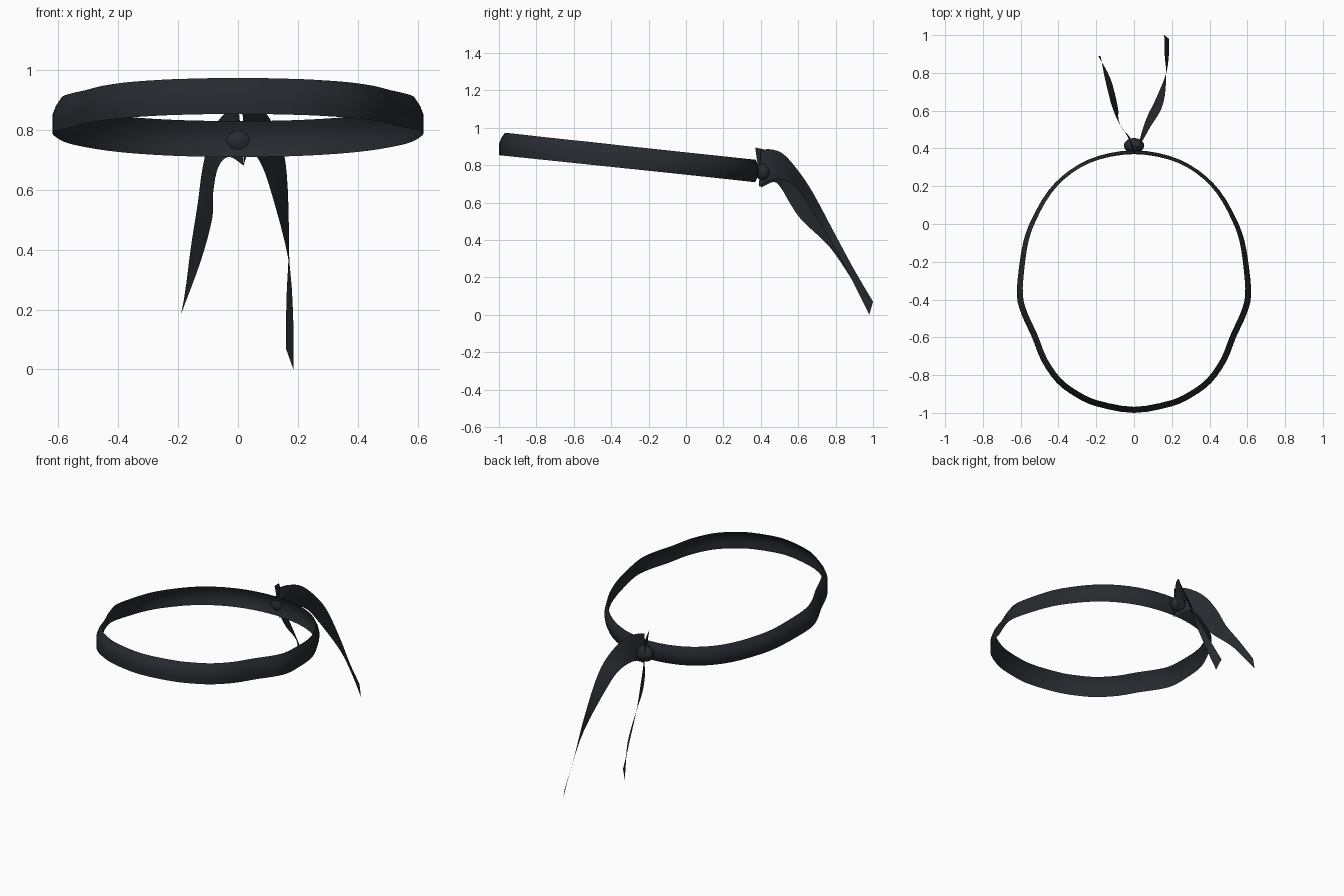
import bpy, math
from mathutils import Vector

if "Cube" in bpy.data.objects:
    bpy.data.objects.remove(bpy.data.objects["Cube"])

cloth = bpy.data.materials.new("dark_cloth")
cloth.diffuse_color = (0.02, 0.023, 0.029, 1)
cloth.use_nodes = True
cloth.node_tree.nodes["Principled BSDF"].inputs["Base Color"].default_value = cloth.diffuse_color


def smooth_path(pts, steps, closed=False):
    """Catmull-Rom interpolation through the points."""
    p = [Vector(q) for q in pts]
    if closed:
        p = [p[-1]] + p + [p[0], p[1]]
    else:
        p = [2 * p[0] - p[1]] + p + [2 * p[-1] - p[-2]]
    out = []
    for i in range(1, len(p) - 2):
        a, b, c, d = p[i - 1:i + 3]
        for s in range(steps):
            t = s / steps
            out.append(0.5 * (2 * b + (c - a) * t + (2 * a - 5 * b + 4 * c - d) * t ** 2
                              + (3 * b - a - 3 * c + d) * t ** 3))
    if not closed:
        out.append(p[-2])
    return out


def finish(ob):
    ob.data.materials.append(cloth)
    for f in ob.data.polygons:
        f.use_smooth = True


def strip(name, rows, closed=False):
    """Cloth sheet lofted from rows of points."""
    w, n = len(rows[0]), len(rows)
    faces = []
    for i in range(n if closed else n - 1):
        j = (i + 1) % n
        for k in range(w - 1):
            faces.append((i * w + k, j * w + k, j * w + k + 1, i * w + k + 1))
    me = bpy.data.meshes.new(name)
    me.from_pydata([v for r in rows for v in r], [], faces)
    ob = bpy.data.objects.new(name, me)
    bpy.context.collection.objects.link(ob)
    finish(ob)


# head band: half outline seen from above, mirrored, tilted down to the back
half = [(0, -1.0), (0.2, -0.965), (0.31, -0.915), (0.41, -0.84), (0.49, -0.725), (0.54, -0.6),
        (0.595, -0.48), (0.62, -0.38), (0.61, -0.24), (0.585, -0.09), (0.54, 0.03),
        (0.455, 0.175), (0.34, 0.285), (0.19, 0.36), (0, 0.39)]
outline = half + [(-x, y) for x, y in half[-2:0:-1]]
ring = smooth_path([(x, y, 0) for x, y in outline], 3, True)
rows = []
for i, p in enumerate(ring):
    t = ring[(i + 1) % len(ring)] - ring[i - 1]
    out = Vector((t.y, -t.x, 0)).normalized()
    back = max(0, (p.y + 0.4) / 0.79)
    row = []
    for k in range(5):
        v = k / 2 - 1
        off = -(0.017 * v * v + 0.015 * v * (1 - back)) if v > 0 else -0.02 * back * v * v
        q = p + out * off
        q.z = 0.77 - 0.104 * (p.y - 0.38) + 0.06 * v
        row.append(q)
    rows.append(row)
strip("head_band", rows, True)

# knot at the back
bpy.ops.mesh.primitive_uv_sphere_add(segments=24, ring_count=14, location=(0, 0.415, 0.763))
knot = bpy.context.object
knot.name = "knot"
knot.scale = (0.054, 0.04, 0.049)
finish(knot)

# hanging tails: upper edge and lower edge of each ribbon
tails = {
    "right_tail": (
        [(0.015, 0.40, 0.88), (0.05, 0.45, 0.885), (0.09, 0.52, 0.86), (0.14, 0.60, 0.77),
         (0.163, 0.68, 0.65), (0.17, 0.80, 0.425), (0.162, 0.90, 0.24), (0.16, 1.0, 0.07)],
        [(0.02, 0.39, 0.685), (0.03, 0.44, 0.715), (0.045, 0.50, 0.725), (0.075, 0.58, 0.69),
         (0.11, 0.65, 0.595), (0.168, 0.79, 0.37), (0.184, 0.89, 0.18), (0.185, 0.98, 0.0)]),
    "left_tail": (
        [(0.0, 0.37, 0.895), (-0.03, 0.455, 0.87), (-0.085, 0.545, 0.80), (-0.117, 0.625, 0.68),
         (-0.135, 0.69, 0.55), (-0.157, 0.785, 0.41), (-0.177, 0.89, 0.25)],
        [(0.02, 0.40, 0.68), (-0.03, 0.47, 0.71), (-0.066, 0.51, 0.675), (-0.083, 0.56, 0.59),
         (-0.086, 0.62, 0.505), (-0.125, 0.77, 0.36), (-0.19, 0.89, 0.185)]),
}
for name, (upper, lower) in tails.items():
    pairs = zip(smooth_path(upper, 4), smooth_path(lower, 4))
    strip(name, [[a.lerp(b, k / 3) for k in range(4)] for a, b in pairs])
